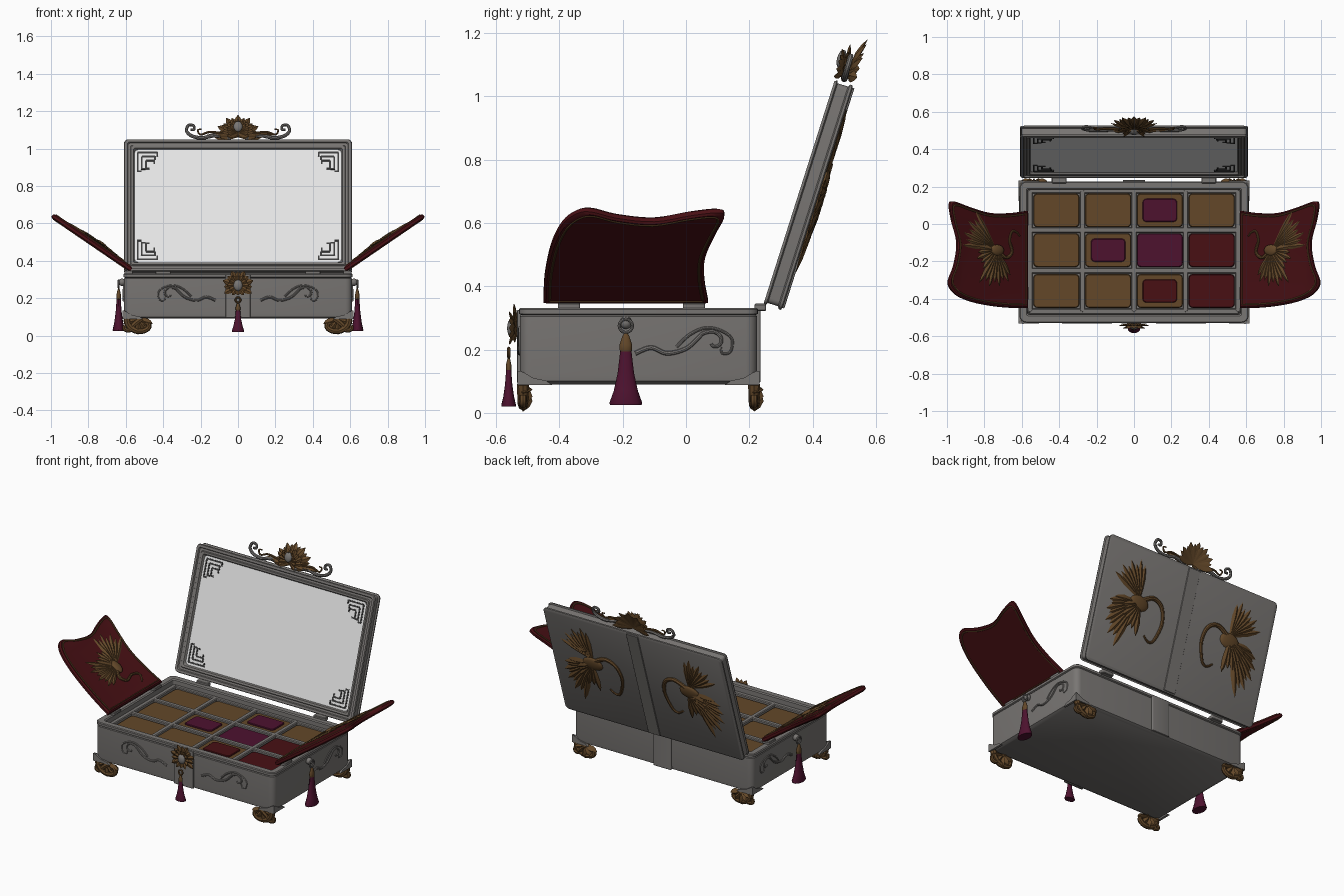
import bpy, bmesh
from math import sin, cos, pi, radians
from mathutils import Matrix, Vector

if "Cube" in bpy.data.objects:
    bpy.data.objects.remove(bpy.data.objects["Cube"])
made = []
T = Matrix.Translation


def material(name, r, g, b, rough=0.5):
    m = bpy.data.materials.new(name)
    m.use_nodes = True
    m.diffuse_color = (r, g, b, 1)
    node = m.node_tree.nodes["Principled BSDF"]
    node.inputs["Base Color"].default_value = (r, g, b, 1)
    node.inputs["Roughness"].default_value = rough
    return m


SILVER = material("silver grey", .19, .18, .172)
GOLD = material("antique gold", .125, .064, .022)
MIRROR = material("mirror white", .88, .88, .88)
RED = material("dark red velvet", .065, .005, .007)
MAGENTA = material("magenta silk", .075, .006, .028)
DARK = material("dark fretwork", .045, .045, .045)


def finish(bm, name, mat, M=Matrix()):
    bm.transform(M)
    bmesh.ops.recalc_face_normals(bm, faces=bm.faces)
    me = bpy.data.meshes.new(name)
    bm.to_mesh(me)
    bm.free()
    me.materials.append(mat)
    ob = bpy.data.objects.new(name, me)
    bpy.context.collection.objects.link(ob)
    made.append(ob)


def loft(bm, rings):
    rows = [[bm.verts.new(p) for p in ring] for ring in rings]
    n = len(rows[0])
    for a, b in zip(rows, rows[1:]):
        for i in range(n):
            bm.faces.new((a[i], a[(i + 1) % n], b[(i + 1) % n], b[i]))
    bm.faces.new(rows[0])
    bm.faces.new(rows[-1])


def stack(name, mat, hx, hy, r, levels, M=Matrix()):
    """Rounded rectangle rings, each level given as (inset, height)."""
    rings = []
    for off, z in levels:
        q, ring = max(r - off, min(r, .012)), []
        for k, (sx, sy) in enumerate(((1, 1), (-1, 1), (-1, -1), (1, -1))):
            for j in range(5):
                a = (k + j / 4) * pi / 2
                ring.append((sx * (hx - off - q) + q * cos(a), sy * (hy - off - q) + q * sin(a), z))
        rings.append(ring)
    bm = bmesh.new()
    loft(bm, rings)
    finish(bm, name, mat, M)


def block(name, mat, x, y, z, hx, hy, hz, M=Matrix()):
    b = min(hx, hy, hz) * .3
    stack(name, mat, hx, hy, b * 2, [(b, -hz), (0, b - hz), (0, hz - b), (b, hz)], M @ T((x, y, z)))


def lathe(name, mat, profile, M):
    bm = bmesh.new()
    loft(bm, [[(r * cos(i * pi / 8), r * sin(i * pi / 8), z) for i in range(16)] for r, z in profile])
    finish(bm, name, mat, M)


def spline(pts, n=6):
    p = [Vector(v).to_3d() for v in pts]
    p = [p[0]] + p + [p[-1]]
    out = []
    for a, b, c, d in zip(p, p[1:], p[2:], p[3:]):
        for i in range(n):
            t = i / n
            out.append((2 * b + (c - a) * t + (2 * a - 5 * b + 4 * c - d) * t * t
                        + (3 * b - a - 3 * c + d) * t ** 3) / 2)
    return out + [p[-1]]


def tube(name, mat, pts, r, M=Matrix(), taper=1, closed=False):
    cu = bpy.data.curves.new(name, "CURVE")
    cu.dimensions, cu.bevel_depth, cu.bevel_resolution, cu.use_fill_caps = "3D", r, 2, True
    sp = cu.splines.new("POLY")
    sp.points.add(len(pts) - 1)
    for i, (q, v) in enumerate(zip(sp.points, pts)):
        q.co = (*(M @ Vector(v).to_3d()), 1)
        q.radius = 1 + (taper - 1) * i / len(pts)
    sp.use_cyclic_u = closed
    cu.materials.append(mat)
    ob = bpy.data.objects.new(name, cu)
    bpy.context.collection.objects.link(ob)
    made.append(ob)


def ball(bm, c, x, y, z):
    bmesh.ops.create_uvsphere(bm, u_segments=14, v_segments=8, radius=1, matrix=T(c) @ Matrix.Diagonal((x, y, z, 1)))


def leaf(bm, base, a, length, w, h, curl=0):
    d, s, up = Vector((cos(a), sin(a), 0)), Vector((-sin(a), cos(a), 0)), Vector((0, 0, 1))
    rings = []
    for t, f in ((0, .3), (.3, .8), (.6, 1), (.85, .65), (1, .05)):
        c = Vector(base) + d * length * t + up * curl * t * t
        rings.append([c + s * w * f / 2, c + up * h * f, c - s * w * f / 2, c - up * h * f * .5])
    loft(bm, rings)


def fan(bm, base, a0, a1, n, l0, l1, w, h, curl=0):
    for i in range(n):
        t = i / (n - 1)
        length = (l0 + (l1 - l0) * t) * (1 - .12 * (i % 2))
        leaf(bm, base, radians(a0 + (a1 - a0) * t), length, w, h, curl)


def crane(name, M, neck, fans, size):
    bm = bmesh.new()
    for f in fans:
        fan(bm, *f)
    ball(bm, (0, 0, .004), size * 1.5, size, .014)
    finish(bm, name, GOLD, M)
    tube(name + "_neck", GOLD, spline(neck), size * .34, M, .35)


def lotus(name, M, layers, gem):
    bm = bmesh.new()
    for layer in layers:
        fan(bm, *layer)
    finish(bm, name, GOLD, M)
    bm = bmesh.new()
    ball(bm, gem, .024, .03, .014)
    finish(bm, name + "_gem", SILVER, M)


def frame(o, u, v, w):
    return Matrix((u, v, w)).transposed().to_4x4() if o is None else T(o) @ frame(None, u, v, w)


# Box shell, bands and compartment tray
C = T((0, -.15, 0))
stack("box_body", SILVER, .61, .375, .035, [(.02, .09), (.003, .1), (0, .12), (0, .305), (.006, .309), (-.003, .313),
      (-.003, .327), (.002, .331), (.034, .331), (.04, .325), (.042, .27)], C)
block("front_band", SILVER, 0, -.527, .21, .066, .006, .115)
block("back_band", SILVER, 0, .227, .21, .06, .008, .115)
for x in (-.556, -.275, 0, .275, .556):
    block("tray_divider", SILVER, x, -.145, .28, .014, .328, .02)
for y in (.178, -.033, -.249, -.468):
    block("tray_divider", SILVER, 0, y, .28, .562, .015, .0195)
full = {(2, 1): MAGENTA, (3, 1): RED, (3, 2): RED}
inset = {(2, 0): MAGENTA, (1, 1): MAGENTA, (2, 2): RED}
for i, x in enumerate((-.415, -.138, .138, .415)):
    for j, y in enumerate((.073, -.14, -.358)):
        stack("compartment_pad", full.get((i, j), GOLD), .123, .09, .022, [(0, .265), (0, .285), (.004, .289)], T((x, y, 0)))
        if (i, j) in inset:
            stack("inset_pad", inset[i, j], .092, .062, .02, [(0, .288), (0, .293), (.004, .296)], T((x, y, 0)))

# Tilted lid with mirror
LID = T((0, .245, .345)) @ Matrix.Rotation(radians(-17.66), 4, "X")
FACE = LID @ T((0, 0, .37)) @ Matrix.Rotation(pi / 2, 4, "X")
stack("lid_frame", SILVER, .61, .372, .025, [(.012, -.062), (0, -.058), (0, -.05), (.008, -.046), (.008, -.012), (0, -.008),
      (.004, 0), (.018, 0), (.022, -.008), (.034, -.008), (.038, -.002), (.05, -.004), (.058, -.02)], FACE)
stack("mirror", MIRROR, .553, .316, .02, [(0, -.022), (0, -.016)], FACE)
block("lid_back_band", SILVER, 0, 0, -.062, .04, .365, .005, FACE)
bm = bmesh.new()
for sx in (-1, 1):
    for sy in (-1, 1):
        for off, arm in ((.014, .105), (.036, .07), (.058, .045)):
            x, y = .55 - off, .313 - off
            for cx, cy, w, h in ((x - arm / 2, y, arm, .009), (x, y - arm / 2, .009, arm),
                                 (x - arm, y - .008, .009, .024), (x - .008, y - arm, .024, .009)):
                bmesh.ops.create_cube(bm, size=1, matrix=T((sx * cx, sy * cy, -.015)) @ Matrix.Diagonal((w, h, .004, 1)))
finish(bm, "mirror_fretwork", DARK, FACE)

# Crest on the lid and clasp on the front
CREST = T((0, .5, 1.055)) @ Matrix.Rotation(radians(74), 4, "X")
lotus("crest_lotus", CREST, [((0, .015, -.012), 0, 180, 13, .125, .125, .042, .01, -.025),
      ((0, .015, 0), -5, 185, 11, .1, .1, .04, .01, .012), ((0, .03, .008), -30, 210, 11, .065, .065, .032, .01, .025),
      ((0, .012, 0), 2, 178, 2, .19, .19, .03, .012)], (0, .058, .026))
CLASP = T((0, -.535, .268)) @ Matrix.Rotation(pi / 2, 4, "X")
lotus("clasp_lotus", CLASP, [((0, 0, 0), -30, 210, 11, .085, .085, .036, .008, .008),
      ((0, 0, .006), -180, 150, 12, .06, .06, .03, .008, .018)], (0, 0, .016))

curl = [(.04, .0), (.12, .015), (.19, .002), (.245, .012), (.275, .04), (.265, .072), (.238, .07), (.235, .048), (.253, .048)]
# Relief scroll: a long wave ending in a spiral
wave = [(-.2, -.03), (-.15, -.012), (-.1, -.03), (-.04, -.015), (0, .02)]
wave += [(.045 + (.05 - .006 * k) * cos(pi - k * pi / 4), .005 + (.045 - .0055 * k) * sin(pi - k * pi / 4)) for k in range(1, 8)]
small = [(-.07, -.01), (-.03, .028), (.02, .05), (.07, .042), (.105, .015), (.1, -.025), (.075, -.03), (.07, -.01)]


def scroll(name, M):
    tube(name, SILVER, spline(wave), .0075, M, .6)
    tube(name + "_curl", SILVER, spline(small), .0055, M, .6)


SLOPE = Vector((.826, 0, .564))
outline = [(0, .07), (.12, .058), (.25, .06), (.38, .092), (.475, .12), (.505, .105), (.49, .02), (.455, -.1), (.475, -.22),
           (.51, -.3), (.5, -.345), (.44, -.39), (.32, -.425), (.15, -.446), (0, -.45)]
for s in (-1, 1):
    side = "left" if s > 0 else "right"
    tube(side + "_crest_scroll", SILVER, spline(curl), .011, CREST @ Matrix.Diagonal((s, 1, 1, 1)), .6)
    tube(side + "_crest_vine", GOLD, spline([(.08, .025), (.15, .035), (.2, .02), (.215, .045), (.195, .05)]), .007,
         CREST @ Matrix.Diagonal((s, 1, 1, 1)), .5)
    scroll(side + "_front_scroll", frame((s * .32, -.525, .218), (s, 0, 0), (0, 0, 1), (0, -1, 0)))
    scroll(side + "_side_scroll", frame((s * .61, .04, .218), (0, 1, 0), (0, 0, 1), (s, 0, 0)))

    # Velvet side flap with gold piping and bird relief
    F = frame((s * .578, 0, .342), (s * SLOPE.x, 0, SLOPE.z), (0, 1, 0), (-s * SLOPE.z, 0, SLOPE.x))
    edge, mid = spline(outline, 4), Vector((.25, -.17, 0))
    bm = bmesh.new()
    loft(bm, [[mid + (p - mid) * k + Vector((0, 0, w)) for p in edge]
              for k, w in ((.97, 0), (1, .006), (1, .02), (.97, .027), (.92, .025))])
    finish(bm, side + "_flap", RED, F)
    for w in (.001, .027):
        tube(side + "_flap_piping", GOLD, [mid + (p - mid) * .93 + Vector((0, 0, w)) for p in edge], .004, F, closed=True)
    crane(side + "_flap_bird", F @ T((.21, -.14, .03)),
          [(-.01, 0), (-.06, -.04), (-.1, -.01), (-.085, .05), (-.1, .1), (-.13, .095), (-.15, .075)],
          [((.01, .01, 0), 5, 58, 7, .21, .24, .028, .008), ((0, -.01, .004), -55, -125, 8, .2, .17, .03, .008),
           ((.01, 0, .006), -50, 10, 5, .13, .13, .03, .008)], .03)
    for y in (-.37, .025):
        block("flap_hinge", SILVER, s * .585, y, .338, .022, .035, .009)
    block("lid_hinge", SILVER, s * .4, .235, .333, .04, .018, .012)

    # Bird on the lid back
    crane(side + "_lid_bird", LID @ frame((s * .33, .063, .42), (s, 0, 0), (0, 0, 1), (0, 1, 0)),
          [(0, .01), (-.09, .06), (-.16, .03), (-.185, -.06), (-.155, -.165), (-.12, -.19), (-.08, -.165)],
          [((.0, .03, 0), 25, 88, 8, .22, .22, .034, .01), ((.02, .0, .004), -72, -5, 10, .31, .17, .045, .012),
           ((0, 0, .01), -95, -20, 7, .19, .13, .04, .01)], .045)

    # Feet and corner brackets
    for y, f in ((-.515, -1), (.215, 1)):
        M = frame((s * .535, y, 0), (s, 0, 0), (0, 0, 1), (0, 1.5, 0))
        tube("foot_scroll", GOLD, spline([(.06, .09), (.05, .055), (.015, .028), (-.03, .026), (-.058, .045), (-.05, .07),
             (-.03, .062)]), .019, M, .6)
        tube("foot_curl", GOLD, spline([(-.02, .09), (.02, .06), (.045, .03), (.07, .035), (.07, .055)]), .017, M, .6)
        bm = bmesh.new()
        fan(bm, (0, .085, 0), 195, 345, 5, .08, .08, .04, .02)
        finish(bm, "foot_leaves", GOLD, M)
        bx, by = s * .617, -.15 + f * .382
        for o, u, w in (((bx, by, .088), (-s, 0, 0), (0, -f, 0)), ((bx, by, .088), (0, -f, 0), (-s, 0, 0))):
            bm = bmesh.new()
            shape = [(0, 0), (.11, 0), (.09, .014), (.05, .022), (.02, .04), (0, .045)]
            loft(bm, [[(a, b, d) for a, b in shape] for d in (0, .014)])
            finish(bm, "corner_bracket", SILVER, frame(o, u, (0, 0, 1), w))

# Hanging tassels
for name, M, k in (("left", T((.638, -.19, .025)) @ Matrix.Diagonal((.62, 1, 1, 1)), 1),
                   ("right", T((-.638, -.19, .025)) @ Matrix.Diagonal((.62, 1, 1, 1)), 1),
                   ("front", T((0, -.56, .02)) @ Matrix.Diagonal((.64, .45, .68, 1)), .8)):
    lathe(name + "_tassel_skirt", MAGENTA, [(.05, 0), (.052, .006), (.038, .045), (.026, .1), (.02, .15), (.017, .18)], M)
    lathe(name + "_tassel_cap", GOLD, [(.014, .165), (.019, .17), (.02, .19), (.015, .205), (.011, .218), (.004, .228)], M)
    ring = [(0, .021 * cos(a * pi / 8), .25 + .021 * sin(a * pi / 8)) for a in range(16)]
    if name == "front":
        ring = [(y, 0, z) for x, y, z in ring]
    tube(name + "_tassel_ring", SILVER if k == 1 else GOLD, ring, .005, M, closed=True)
    if k == 1:
        bm = bmesh.new()
        ball(bm, (.62 if name == "left" else -.62, -.19, .285), .02, .02, .02)
        finish(bm, name + "_tassel_stud", SILVER)

# Turn curves into meshes and shade smoothly with sharp edges kept
bpy.ops.object.select_all(action="DESELECT")
for ob in made:
    ob.select_set(True)
bpy.context.view_layer.objects.active = made[0]
bpy.ops.object.convert(target="MESH")
bpy.ops.object.shade_smooth_by_angle(angle=radians(35))
